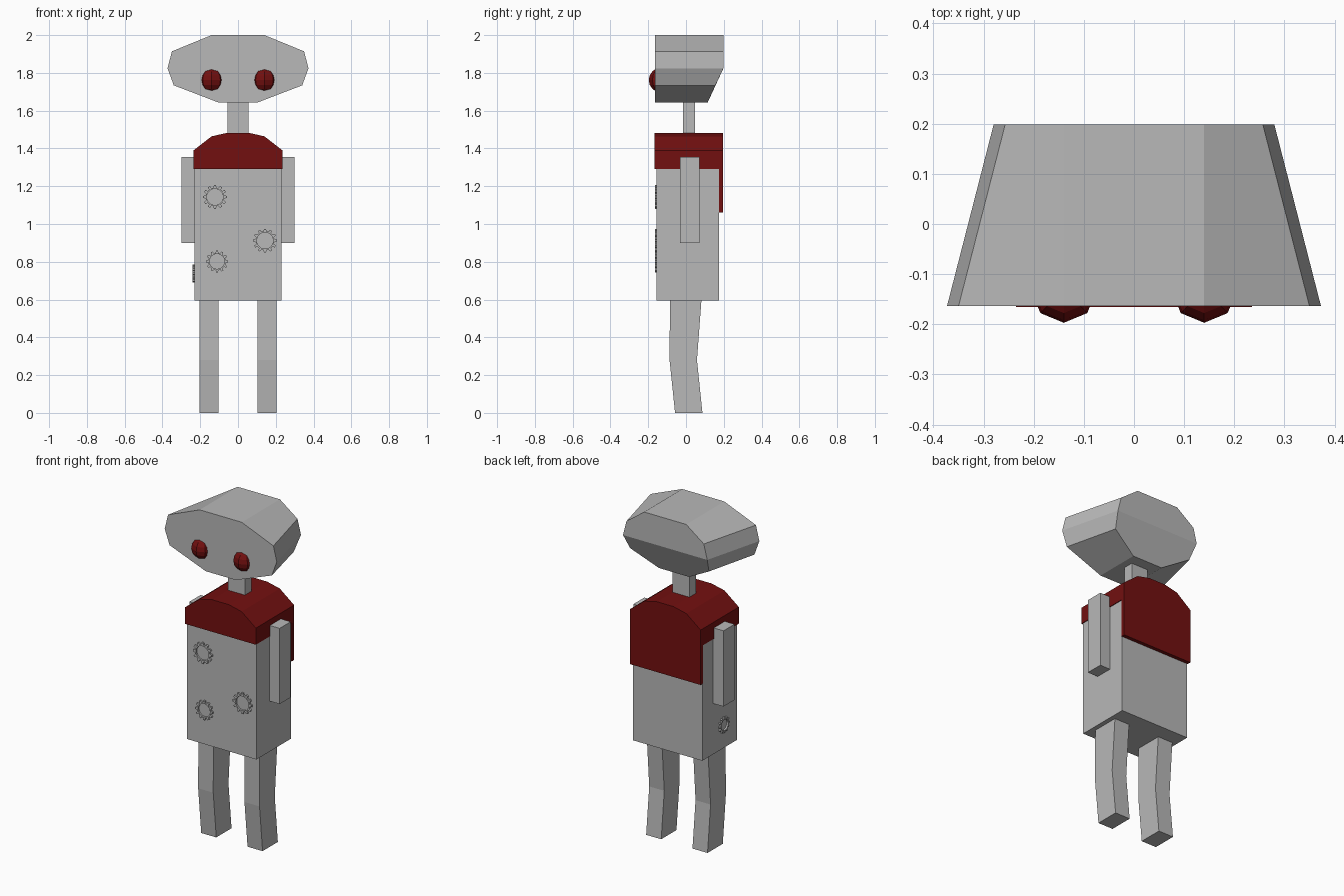
import bpy, bmesh, math
from mathutils import Matrix, Vector

if "Cube" in bpy.data.objects:
    bpy.data.objects.remove(bpy.data.objects["Cube"])


def material(name, rgb):
    m = bpy.data.materials.new(name)
    m.diffuse_color = (*rgb, 1)
    m.use_nodes = True
    m.node_tree.nodes["Principled BSDF"].inputs["Base Color"].default_value = m.diffuse_color
    return m


GREY = material("metal grey", (0.48, 0.48, 0.48))
RED = material("dark red", (0.17, 0.005, 0.005))


def finish(name, bm, mat):
    bmesh.ops.recalc_face_normals(bm, faces=bm.faces)
    me = bpy.data.meshes.new(name)
    bm.to_mesh(me)
    bm.free()
    me.materials.append(mat)
    ob = bpy.data.objects.new(name, me)
    bpy.context.collection.objects.link(ob)
    return ob


def box(name, lo, hi, mat):
    bm = bmesh.new()
    bmesh.ops.create_cube(bm, size=1)
    for v in bm.verts:
        v.co = Vector([(a + b) / 2 + c * (b - a) for a, b, c in zip(lo, hi, v.co)])
    return finish(name, bm, mat)


def loft(name, rings, mat, caps=True):
    """Join equal-length rings of points with quads; cap the ends."""
    bm = bmesh.new()
    rows = [[bm.verts.new(p) for p in r] for r in rings]
    n = len(rows[0])
    for a, b in zip(rows, rows[1:]):
        for i in range(n):
            j = (i + 1) % n
            bm.faces.new((a[i], a[j], b[j], b[i]))
    if caps:
        bm.faces.new(rows[0])
        bm.faces.new(rows[-1])
    return finish(name, bm, mat)


def mirrored(half):
    """Right-hand outline from top to bottom, completed on the left."""
    return half + [(-p[0], *p[1:]) for p in reversed(half)]


# Head: faceted front outline, tapering to a back that slopes under
front = mirrored([(0.14, -0.164, 2.0), (0.35, -0.164, 1.914), (0.373, -0.164, 1.824),
                  (0.34, -0.164, 1.734), (0.10, -0.164, 1.642)])
back = mirrored([(0.14, 0.198, 2.0), (0.257, 0.198, 1.914), (0.28, 0.198, 1.824),
                 (0.262, 0.156, 1.734), (0.10, 0.114, 1.642)])
bm = bmesh.new()
f = [bm.verts.new(p) for p in front]
b = [bm.verts.new(p) for p in back]
for i in range(10):
    j = (i + 1) % 10
    bm.faces.new((f[i], f[j], b[j], b[i]))
bm.faces.new(f)
bm.faces.new([b[i] for i in (0, 1, 2, 7, 8, 9)])
bm.faces.new([b[i] for i in (2, 3, 4, 5, 6, 7)])
finish("head", bm, GREY)

# Neck and torso
box("neck", (-0.056, -0.015, 1.46), (0.056, 0.048, 1.66), GREY)
box("torso", (-0.231, -0.155, 0.595), (0.231, 0.175, 1.35), GREY)

# Domed shoulder cover and the longer panel behind
dome = [(0.235, 1.39), (0.14, 1.464), (0.055, 1.483)]


def cover(name, y0, y1, bottom):
    prof = mirrored([(0.235, bottom)] + dome)
    loft(name, [[(x, y, z) for x, z in prof] for y in (y0, y1)], RED)


cover("shoulder_cover", -0.166, 0.176, 1.29)
cover("back_panel", 0.175, 0.197, 1.06)

for side, s in (("left", -1), ("right", 1)):
    # Eyes
    bm = bmesh.new()
    bmesh.ops.create_uvsphere(bm, u_segments=8, v_segments=8, radius=0.066,
                              matrix=Matrix.Translation((s * 0.14, -0.131, 1.762)))
    finish(side + "_eye", bm, RED)
    # Arms
    xs = sorted((s * 0.23, s * 0.3))
    box(side + "_arm", (xs[0], -0.033, 0.9), (xs[1], 0.072, 1.355), GREY)
    # Legs, bent at the knee
    x0, x1 = s * 0.104, s * 0.204
    rings = [[(x0, a, z), (x1, a, z), (x1, c, z), (x0, c, z)]
             for a, c, z in ((-0.058, 0.087, 0), (-0.087, 0.058, 0.28), (-0.085, 0.082, 0.6))]
    loft(side + "_leg", rings, GREY)


# Flat gear rings on the torso
def gear(name, centre, radius, side=False, teeth=12):
    outer, inner = [], []
    for t in range(teeth):
        for k, r in ((-0.30, 0.80), (-0.17, 1), (0.17, 1), (0.30, 0.80)):
            a = 2 * math.pi * (t + k) / teeth
            outer.append((r * radius * math.cos(a), r * radius * math.sin(a)))
            inner.append((0.68 * radius * math.cos(a), 0.68 * radius * math.sin(a)))
    rings = [[(u, h, v) for u, v in loop] for loop, h in
             ((inner, 0.002), (inner, -0.01), (outer, -0.01), (outer, 0.002), (inner, 0.002))]
    ob = loft(name, rings, GREY, caps=False)
    if side:
        ob.data.transform(Matrix.Rotation(-math.pi / 2, 4, 'Z'))
    ob.data.transform(Matrix.Translation(centre))


gear("upper_gear", (-0.122, -0.155, 1.143), 0.063)
gear("middle_gear", (0.143, -0.155, 0.912), 0.063)
gear("lower_gear", (-0.111, -0.155, 0.802), 0.058)
gear("side_gear", (-0.231, -0.025, 0.737), 0.048, side=True)
